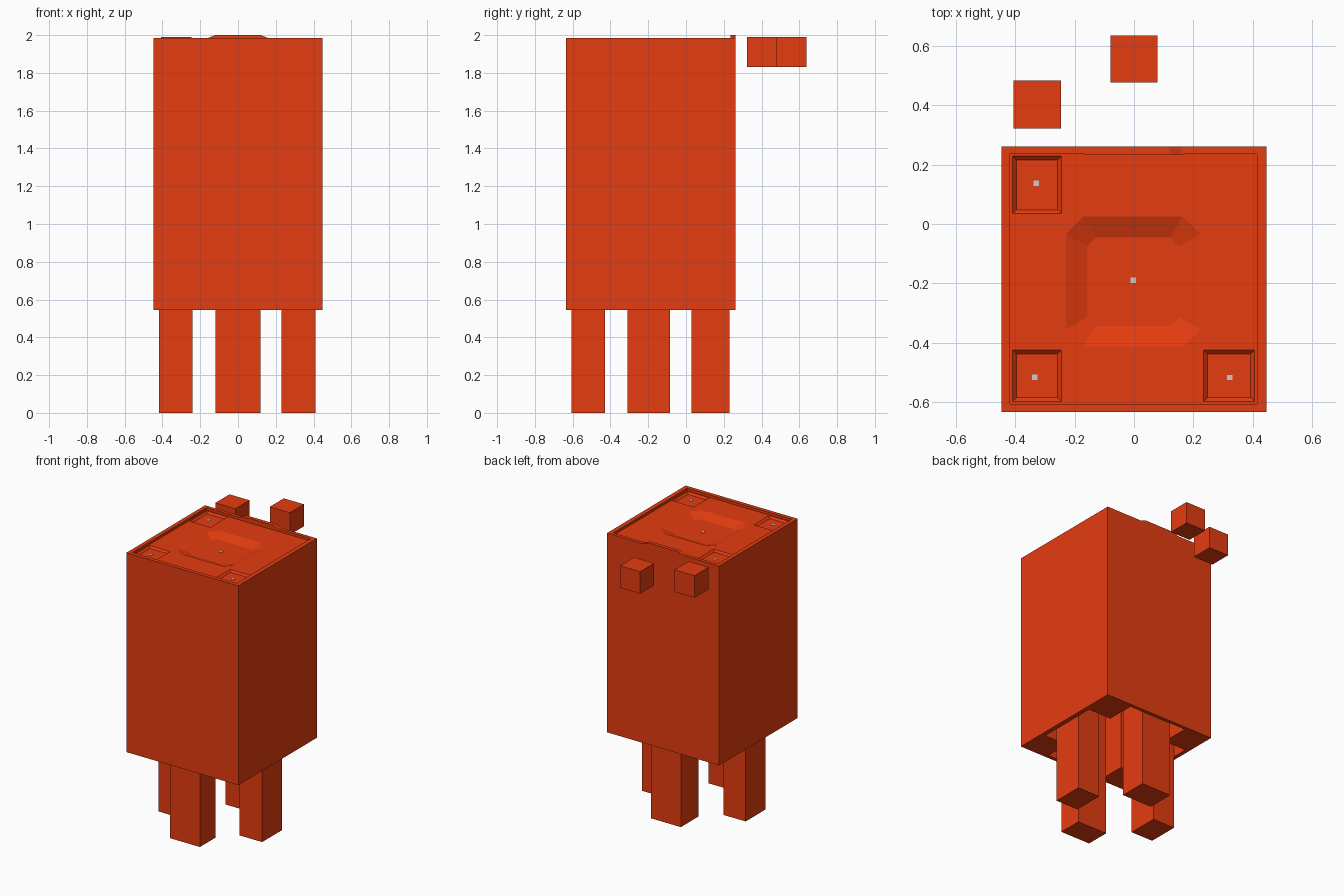
import bpy, bmesh

if "Cube" in bpy.data.objects:
    bpy.data.objects.remove(bpy.data.objects["Cube"])

orange = bpy.data.materials.new("orange")
orange.diffuse_color = (0.78, 0.045, 0.005, 1)
orange.use_nodes = True
orange.node_tree.nodes["Principled BSDF"].inputs["Base Color"].default_value = orange.diffuse_color


def make(name, bm, coloured=True):
    bmesh.ops.recalc_face_normals(bm, faces=bm.faces)
    me = bpy.data.meshes.new(name)
    bm.to_mesh(me)
    bm.free()
    ob = bpy.data.objects.new(name, me)
    bpy.context.collection.objects.link(ob)
    if coloured:
        me.materials.append(orange)
    return ob


def loft(name, lower, upper, coloured=True):
    """Closed solid between two matching loops of points."""
    bm = bmesh.new()
    a = [bm.verts.new(p) for p in lower]
    b = [bm.verts.new(p) for p in upper]
    n = len(a)
    bm.faces.new(a[::-1])
    bm.faces.new(b)
    for i in range(n):
        bm.faces.new((a[i], a[(i + 1) % n], b[(i + 1) % n], b[i]))
    return make(name, bm, coloured)


def rect(x, y, z, inset=0):
    x0, x1, y0, y1 = x[0] + inset, x[1] - inset, y[0] + inset, y[1] - inset
    return [(x0, y0, z), (x1, y0, z), (x1, y1, z), (x0, y1, z)]


def box(name, x, y, z, coloured=True, inset=0):
    return loft(name, rect(x, y, z[0], inset), rect(x, y, z[1]), coloured)


def octagon(cx, cy, hx, hy, c, z):
    pts = [(-hx + c, -hy), (hx - c, -hy), (hx, -hy + c), (hx, hy - c),
           (hx - c, hy), (-hx + c, hy), (-hx, hy - c), (-hx, -hy + c)]
    return [(cx + x, cy + y, z) for x, y in pts]


def cut(target, cutter):
    cutter.hide_render = True
    m = target.modifiers.new("cut", 'BOOLEAN')
    m.operation = 'DIFFERENCE'
    m.solver = 'EXACT'
    m.object = cutter
    dg = bpy.context.evaluated_depsgraph_get()
    me = bpy.data.meshes.new_from_object(target.evaluated_get(dg))
    target.modifiers.clear()
    target.data = me
    bpy.data.objects.remove(cutter)


# body block
body = box("body", (-0.447, 0.447), (-0.635, 0.262), (0.545, 1.984))

# cross-shaped shaft open at the bottom, leaving four solid corner columns
inner_x, inner_y = (-0.418, 0.415), (-0.607, 0.237)
mid_x, mid_y = (-0.24, 0.23), (-0.42, 0.03)
cut(body, box("shaft_a", mid_x, inner_y, (0.4, 1.88)))
cut(body, box("shaft_b", inner_x, mid_y, (0.4, 1.88)))

# shallow tray in the top, with sunken corners and a sloped centre
cut(body, box("tray", inner_x, inner_y, (1.966, 2.1)))
corners = [((-0.415, -0.24), (0.03, 0.234)),
           ((-0.415, -0.24), (-0.604, -0.42)),
           ((0.23, 0.412), (-0.604, -0.42))]
for x, y in corners:
    cut(body, box("corner_tray", x, y, (1.953, 1.971), inset=0.018))
cut(body, loft("centre_tray",
               octagon(-0.003, -0.195, 0.155, 0.15, 0.03, 1.938),
               octagon(-0.003, -0.195, 0.24, 0.233, 0.065, 1.971)))

# raised lip on the back rim
lip = [(-0.17, 1.98), (0.17, 1.98), (0.12, 2.0), (-0.12, 2.0)]
loft("rim_lip", [(x, 0.235, z) for x, z in lip], [(x, 0.262, z) for x, z in lip])

# four legs, one under the middle of each side, rising into the shaft
legs = {
    "front_leg": ((-0.12, 0.12), (-0.606, -0.43)),
    "back_leg": ((-0.12, 0.12), (0.03, 0.23)),
    "left_leg": ((-0.417, -0.24), (-0.31, -0.085)),
    "right_leg": ((0.23, 0.41), (-0.31, -0.085)),
}
for name, (x, y) in legs.items():
    box(name, x, y, (0, 1.88))

# two loose cubes behind the body
box("back_cube_left", (-0.407, -0.247), (0.323, 0.484), (1.83, 1.989))
box("back_cube_centre", (-0.08, 0.08), (0.477, 0.637), (1.83, 1.989))

# small grey studs on the tray floors
studs = [(-0.33, 0.138, 1.953), (-0.335, -0.517, 1.953),
         (0.323, -0.518, 1.953), (-0.003, -0.19, 1.938)]
for x, y, z in studs:
    box("stud", (x - 0.009, x + 0.009), (y - 0.009, y + 0.009), (z - 0.005, z + 0.003), False)
